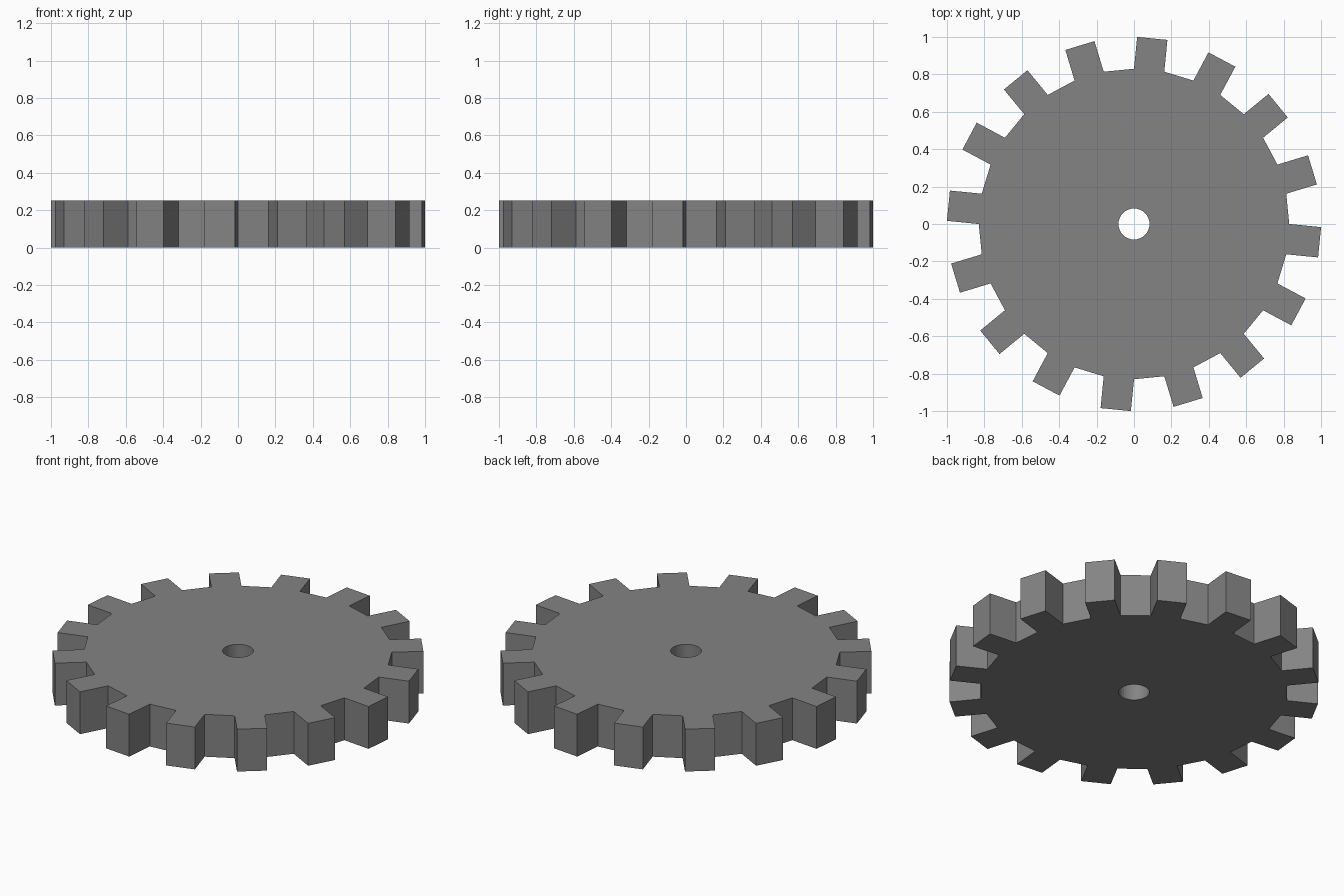
import bpy, bmesh
from math import cos, sin, tau

if "Cube" in bpy.data.objects:
    bpy.data.objects.remove(bpy.data.objects["Cube"])

SIDES = 32        # alternate sides carry a tooth
ROOT_R = 0.83
HOLE_R = 0.083
TOOTH = 0.171
HEIGHT = 0.252

bm = bmesh.new()

def ring(radius, z):
    return [bm.verts.new((radius * cos(tau * i / SIDES), radius * sin(tau * i / SIDES), z))
            for i in range(SIDES)]

# Disc body with a through hole
ob, ot = ring(ROOT_R, 0), ring(ROOT_R, HEIGHT)
ib, it = ring(HOLE_R, 0), ring(HOLE_R, HEIGHT)
rim = []
for i in range(SIDES):
    j = (i + 1) % SIDES
    rim.append(bm.faces.new((ob[i], ob[j], ot[j], ot[i])))
    bm.faces.new((it[i], it[j], ib[j], ib[i]))
    bm.faces.new((ot[i], ot[j], it[j], it[i]))
    bm.faces.new((ib[i], ib[j], ob[j], ob[i]))
bm.normal_update()

# Teeth: push every second rim face straight out
teeth = rim[1::2]
normals = [f.normal.copy() for f in teeth]
tips = bmesh.ops.extrude_discrete_faces(bm, faces=teeth)["faces"]
for tip, n in zip(tips, normals):
    bmesh.ops.translate(bm, verts=tip.verts[:], vec=n * TOOTH)
bmesh.ops.recalc_face_normals(bm, faces=bm.faces[:])

mesh = bpy.data.meshes.new("gear_wheel")
bm.to_mesh(mesh)
bm.free()
gear = bpy.data.objects.new("gear_wheel", mesh)
bpy.context.collection.objects.link(gear)

# Dark grey metal
dark = bpy.data.materials.new("dark_grey")
dark.diffuse_color = (0.23, 0.23, 0.23, 1)
dark.use_nodes = True
dark.node_tree.nodes["Principled BSDF"].inputs["Base Color"].default_value = dark.diffuse_color
mesh.materials.append(dark)
